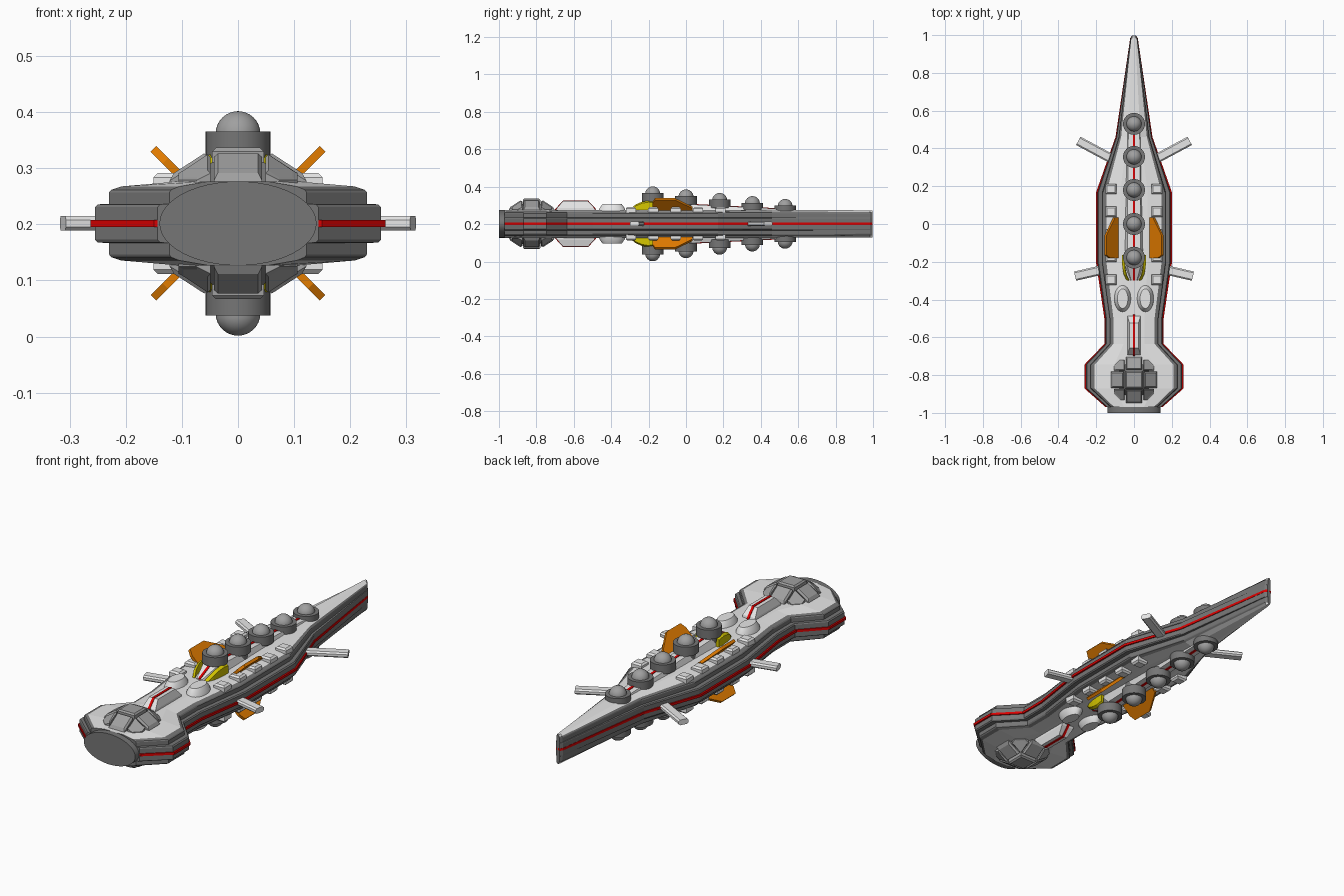
import bpy, bmesh
from math import sin, cos, pi, radians

if "Cube" in bpy.data.objects:
    bpy.data.objects.remove(bpy.data.objects["Cube"])

ZC = 0.2015  # height of the symmetry plane


def mat(name, rgb):
    m = bpy.data.materials.new(name)
    m.diffuse_color = (*rgb, 1)
    m.use_nodes = True
    m.node_tree.nodes["Principled BSDF"].inputs["Base Color"].default_value = m.diffuse_color
    return m


LIGHT = mat("light_grey", (0.80, 0.80, 0.80))
MID = mat("mid_grey", (0.35, 0.35, 0.35))
DARK = mat("dark_grey", (0.18, 0.18, 0.18))
RED = mat("red", (0.72, 0.0, 0.0))
ORANGE = mat("orange", (0.76, 0.20, 0.0))
YELLOW = mat("yellow", (0.66, 0.56, 0.0))


def loft(rings):
    """Closed solid through a list of equal-length point rings."""
    n = len(rings[0])
    verts = [p for r in rings for p in r]
    faces = [(k * n + i, k * n + (i + 1) % n, (k + 1) * n + (i + 1) % n, (k + 1) * n + i)
             for k in range(len(rings) - 1) for i in range(n)]
    faces += [tuple(range(n))[::-1], tuple(range((len(rings) - 1) * n, len(rings) * n))]
    return verts, faces


def put(name, solids, mats, mirror="", smooth=False, rule=None):
    """Object from solids, repeated across the x and/or z symmetry planes."""
    bm = bmesh.new()
    for sx in ((1, -1) if "x" in mirror else (1,)):
        for sz in ((1, -1) if "z" in mirror else (1,)):
            for verts, faces in solids:
                vs = [bm.verts.new((x * sx, y, z * sz)) for x, y, z in verts]
                for i, f in enumerate(faces):
                    face = bm.faces.new([vs[j] for j in f])
                    face.smooth = smooth
                    if rule:
                        face.material_index = rule(i)
    bmesh.ops.recalc_face_normals(bm, faces=bm.faces)
    me = bpy.data.meshes.new(name)
    bm.to_mesh(me)
    bm.free()
    for m in mats:
        me.materials.append(m)
    if smooth:
        me.set_sharp_from_angle(angle=radians(35))
    ob = bpy.data.objects.new(name, me)
    ob.location.z = ZC
    bpy.context.collection.objects.link(ob)
    return ob


def block(cx, cy, hx, hy, z0, z1, inset):
    """Box with a bevelled top edge."""
    def ring(d, z):
        return [(cx + sx * (hx - d), cy + sy * (hy - d), z)
                for sx, sy in ((-1, -1), (1, -1), (1, 1), (-1, 1))]
    return loft([ring(0, z0), ring(0, z1 - inset), ring(inset, z1)])


def disc(cx, cy, rx, ry, z, n=32):
    return [(cx + rx * cos(2 * pi * i / n), cy + ry * sin(2 * pi * i / n), z) for i in range(n)]


# Hull outline: station y, half width
outline = [(-0.97, 0.15), (-0.87, 0.263), (-0.745, 0.263), (-0.635, 0.157), (-0.5, 0.157),
           (-0.21, 0.2), (0.17, 0.2), (0.46, 0.098), (0.985, 0.02), (0.998, 0.01)]
# Hull half section: inset from the outline, height
steps = [(0.008, 0.029), (0.013, 0.034), (0.033, 0.035), (0.033, 0.055), (0.037, 0.06), (0.055, 0.066)]


def section(y, w):
    k = min(1, w / 0.18)
    h = 1 if y < 0.5 else 0.96
    up = [(w - d * k, z * h) for d, z in steps] + [((w - 0.055 * k) * 0.5, 0.075 * h)]
    right = [(x, -z) for x, z in up[::-1]] + up
    return [(x, y, z) for x, z in right] + [(-x, y, z) for x, z in right[::-1]]


N = 4 * (len(steps) + 1)
top_segments = {0, 12, 13, 14, 26, 27}
put("hull", [loft([section(y, w) for y, w in outline])], [DARK, LIGHT],
    rule=lambda i: int(i < N * (len(outline) - 1) and i % N in top_segments))

# Red waist stripe
put("waist_stripe", [loft([[(-w, y, -0.006), (w, y, -0.006), (w, y, 0.006), (-w, y, 0.006)]
                           for y, w in outline])], [RED])

# Elliptical engine plate on the front end
put("engine_plate", [loft([[(x, y, z) for x, z, _ in disc(0, 0, 0.14, 0.075, 0, 48)]
                           for y in (-1.0, -0.9)])], [DARK], smooth=True)

# Raised spine with red line
spine = [(-0.3, 0.03, 0.015, 0.08), (-0.22, 0.056, 0.036, 0.116),
         (0.5, 0.045, 0.03, 0.08), (0.62, 0.03, 0.012, 0.07)]
put("spine", [loft([[(-b, y, 0.05), (b, y, 0.05), (t, y, z), (-t, y, z)]
                    for y, b, t, z in spine])], [LIGHT], "z")


def stripe(path):
    return loft([[(-0.006, y, z - 0.004), (0.006, y, z - 0.004),
                  (0.006, y, z + 0.003), (-0.006, y, z + 0.003)] for y, z in path])


put("spine_stripe", [stripe([(y, z) for y, b, t, z in spine[:3]])], [RED], "z")

# Turrets growing toward the front end
bases, domes = [], []
for y, top in ((0.53, 0.133), (0.355, 0.148), (0.18, 0.165), (0, 0.184), (-0.178, 0.2)):
    zb = top - 0.036
    bases.append(loft([disc(0, y, 0.058, 0.058, zb - 0.045), disc(0, y, 0.058, 0.058, zb)]))
    bases.append(loft([disc(0, y, 0.045, 0.045, 0.05), disc(0, y, 0.045, 0.045, zb - 0.04)]))
    domes.append(loft([disc(0, y, 0.04 * cos(a), 0.04 * cos(a), zb - 0.004 + 0.04 * sin(a))
                       for a in [radians(d) for d in (0, 12, 24, 36, 48, 60, 72, 82, 89)]]))
put("turret_bases", bases, [DARK], "z", True)
put("turret_domes", domes, [MID], "z", True)

# Yellow curved bands hugging the spine end
band = [(0.064, -0.165, 0.118), (0.064, -0.2, 0.124), (0.061, -0.235, 0.118),
        (0.054, -0.268, 0.104), (0.04, -0.298, 0.08)]
put("yellow_bands", [loft([[(x, y, 0.06), (x, y, h - 0.008), (x - 0.014, y, h), (x - 0.016, y, 0.06)]
                           for x, y, h in band])], [YELLOW], "xz")

# Orange fins standing out at 45 degrees
fin = [(-0.18, 0), (-0.18, 0.07), (-0.165, 0.1), (-0.06, 0.1), (0.035, 0.035), (0.035, 0)]
put("orange_fins", [loft([[(0.08 + s * 0.707 + t, y, 0.062 + s * 0.707 - t) for y, s in fin]
                          for t in (-0.005, 0.005)])], [ORANGE], "xz")


# Side booms
def boom(x0, y0, x1, y1, w=0.025):
    dx, dy = x1 - x0, y1 - y0
    n = (dx * dx + dy * dy) ** 0.5
    px, py = -dy / n * w, dx / n * w
    prof = [(-1, -0.006), (-0.7, -0.013), (0.7, -0.013), (1, -0.006),
            (1, 0.006), (0.7, 0.013), (-0.7, 0.013), (-1, 0.006)]
    return loft([[(x + px * u, y + py * u, z) for u, z in prof] for x, y in ((x0, y0), (x1, y1))])


put("side_booms", [boom(0.08, 0.325, 0.295, 0.44), boom(0.12, -0.232, 0.312, -0.276)], [LIGHT], "x")

# Rows of small deck boxes
put("deck_boxes", [block(0.122, 0.185 - 0.12 * i, 0.029, 0.027, 0.05, 0.09, 0.008)
                   for i in range(5)], [LIGHT], "xz")

# Oval pods
put("oval_pods", [loft([disc(0.06, -0.395, 0.046, 0.074, 0.06), disc(0.06, -0.395, 0.042, 0.068, 0.082),
                        disc(0.06, -0.395, 0.028, 0.052, 0.105)])], [LIGHT], "xz", True)

# Neck housing with red line
put("neck_housing", [loft([[(-a, y0, z), (a, y0, z), (a, y1, z), (-a, y1, z)]
                           for a, y0, y1, z in ((0.034, -0.7, -0.48, 0.05), (0.034, -0.69, -0.49, 0.085),
                                                (0.024, -0.657, -0.524, 0.122))])], [LIGHT], "z")
put("neck_stripe", [stripe([(-0.7, 0.074), (-0.69, 0.086), (-0.657, 0.122), (-0.524, 0.122),
                            (-0.49, 0.086), (-0.48, 0.074)])], [RED], "z")

# Armoured bridge dome: core, cap, four side panels, four corner panels
CY = -0.825
put("bridge_core", [loft([[(sx * r, CY + sy * r, z) for sx, sy in ((-1, -1), (1, -1), (1, 1), (-1, 1))]
                          for r, z in ((0.085, 0.05), (0.08, 0.075), (0.045, 0.11))])], [DARK], "z")
panels = [block(0, CY, 0.046, 0.046, 0.09, 0.135, 0.007)]
side = [[(0.054, -0.043, 0.06), (0.122, -0.043, 0.06), (0.122, 0.043, 0.06), (0.054, 0.043, 0.06)],
        [(0.054, -0.043, 0.118), (0.122, -0.043, 0.076), (0.122, 0.043, 0.076), (0.054, 0.043, 0.118)],
        [(0.06, -0.036, 0.125), (0.114, -0.036, 0.09), (0.114, 0.036, 0.09), (0.06, 0.036, 0.125)]]
plan = [(0.049, 0.049), (0.106, 0.049), (0.106, 0.074), (0.074, 0.106), (0.049, 0.106)]
corner = [[(x, y, 0.06) for x, y in plan],
          [(x, y, 0.167 - 0.5 * (x + y)) for x, y in plan],
          [(0.07 + (x - 0.07) * 0.75, 0.07 + (y - 0.07) * 0.75, 0.172 - 0.5 * (x + y))
           for x, y in plan]]
for q in range(4):
    c, s = round(cos(q * pi / 2)), round(sin(q * pi / 2))
    for rings in (side, corner):
        panels.append(loft([[(x * c - y * s, CY + x * s + y * c, z) for x, y, z in r] for r in rings]))
put("bridge_panels", panels, [MID], "z")
